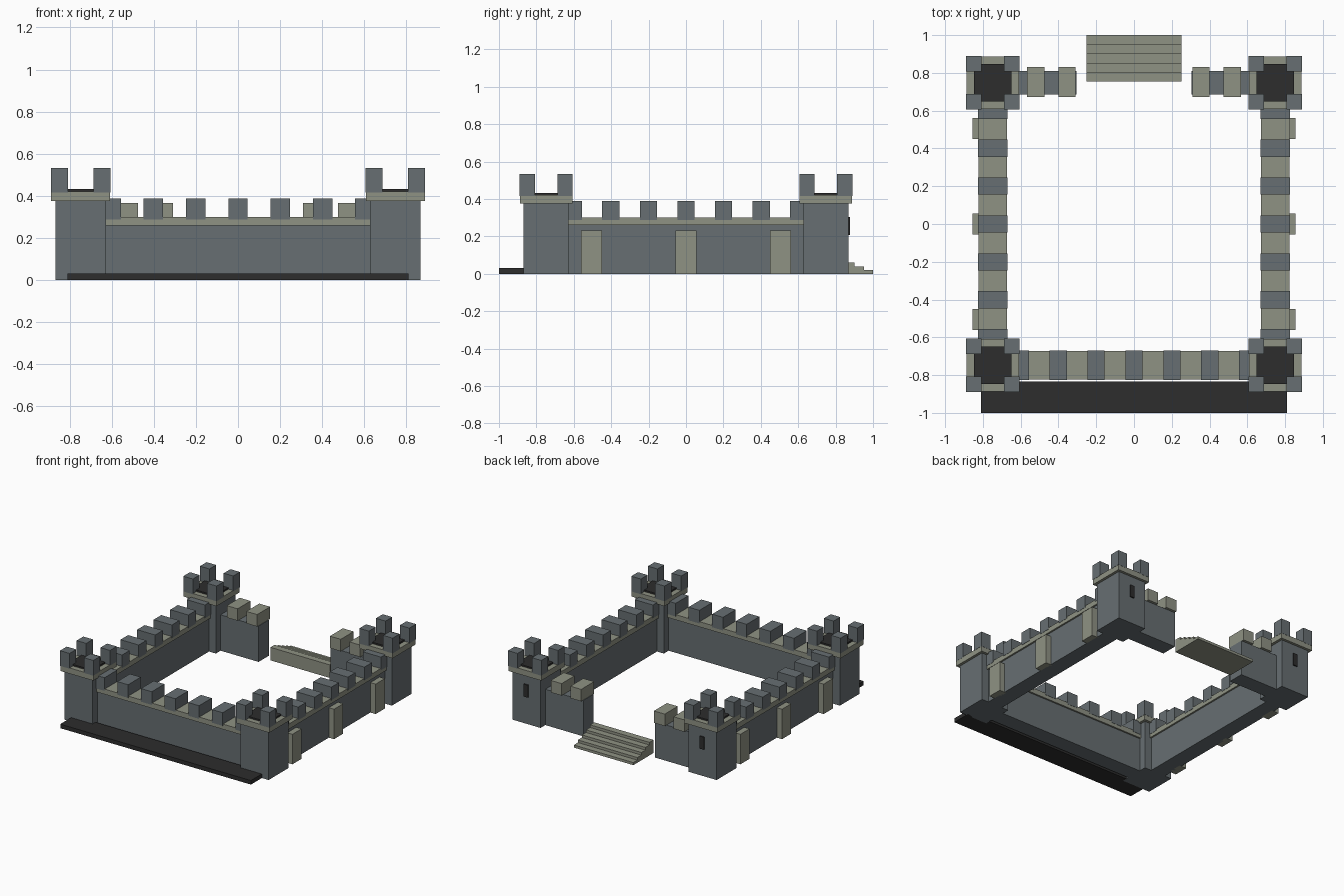
import bpy

old = bpy.data.objects.get("Cube")
if old:
    bpy.data.objects.remove(old, do_unlink=True)


def material(name, rgb):
    m = bpy.data.materials.new(name)
    m.use_nodes = True
    color = (*rgb, 1.0)
    m.diffuse_color = color
    bsdf = m.node_tree.nodes["Principled BSDF"]
    bsdf.inputs["Base Color"].default_value = color
    bsdf.inputs["Roughness"].default_value = 0.9
    return m


GREY = material("slate grey stone", (0.135, 0.158, 0.168))
BEIGE = material("pale trim stone", (0.275, 0.288, 0.23))
DARK = material("charcoal", (0.026, 0.026, 0.026))


def box(name, mat, center, size, z0, z1):
    """Box from its plan centre, plan size and height range."""
    bpy.ops.mesh.primitive_cube_add(size=1, location=(*center, (z0 + z1) / 2))
    ob = bpy.context.object
    ob.name = name
    ob.scale = (*size, z1 - z0)
    bpy.ops.object.transform_apply(location=False, rotation=False, scale=True)
    ob.data.materials.append(mat)
    return ob


R = 0.748        # distance of towers and walls from the middle
WALL = 0.125     # wall thickness
TRIM = 0.15      # cornice thickness
SPAN = 1.28      # wall length, reaching into the towers

# Corner towers
for sx in (-1, 1):
    for sy in (-1, 1):
        c = (sx * R, sy * R)
        box("tower_body", GREY, c, (0.24, 0.24), 0, 0.376)
        box("tower_cap", BEIGE, c, (0.28, 0.28), 0.376, 0.42)
        box("tower_roof", DARK, c, (0.2, 0.2), 0.42, 0.432)
        for mx in (-1, 1):
            for my in (-1, 1):
                box("tower_merlon", GREY, (c[0] + mx * 0.101, c[1] + my * 0.101),
                    (0.081, 0.081), 0.415, 0.532)


# Full walls with cornice and merlons: front, left and right
def full_wall(name, fixed, along_x):
    def place(t):
        return (t, fixed) if along_x else (fixed, t)

    def size(length, depth):
        return (length, depth) if along_x else (depth, length)

    box(name + "_wall", GREY, place(0), size(SPAN, WALL), 0, 0.26)
    box(name + "_cornice", BEIGE, place(0), size(SPAN, TRIM), 0.26, 0.3)
    for i in range(-3, 4):
        box(name + "_merlon", GREY, place(i * 0.201), size(0.092, TRIM + 0.004), 0.287, 0.388)


full_wall("front", -R, True)
full_wall("left", R, False)
full_wall("right", -R, False)

# Buttresses on the outer side walls
for s in (-1, 1):
    for y in (-0.505, 0, 0.505):
        box("buttress", BEIGE, (s * 0.825, y), (0.06, 0.112), 0, 0.23)

# Back walls either side of the entrance, and arrow slits in the back towers
for s in (-1, 1):
    box("back_wall", GREY, (s * 0.4725, R), (0.335, WALL), 0, 0.275)
    for x in (0.355, 0.521):
        box("back_merlon", BEIGE, (s * x, R + 0.004), (0.092, 0.157), 0.275, 0.367)
    box("arrow_slit", DARK, (s * R, R + 0.121), (0.036, 0.016), 0.208, 0.304)

# Entrance steps, rising inwards
for i in range(5):
    box("entrance_step", BEIGE, (0, 0.975 - i * 0.049), (0.505, 0.05), 0, 0.02 * (i + 1))

# Low moat strip along the front
box("moat", DARK, (0, -0.9165), (1.62, 0.167), 0, 0.031)
